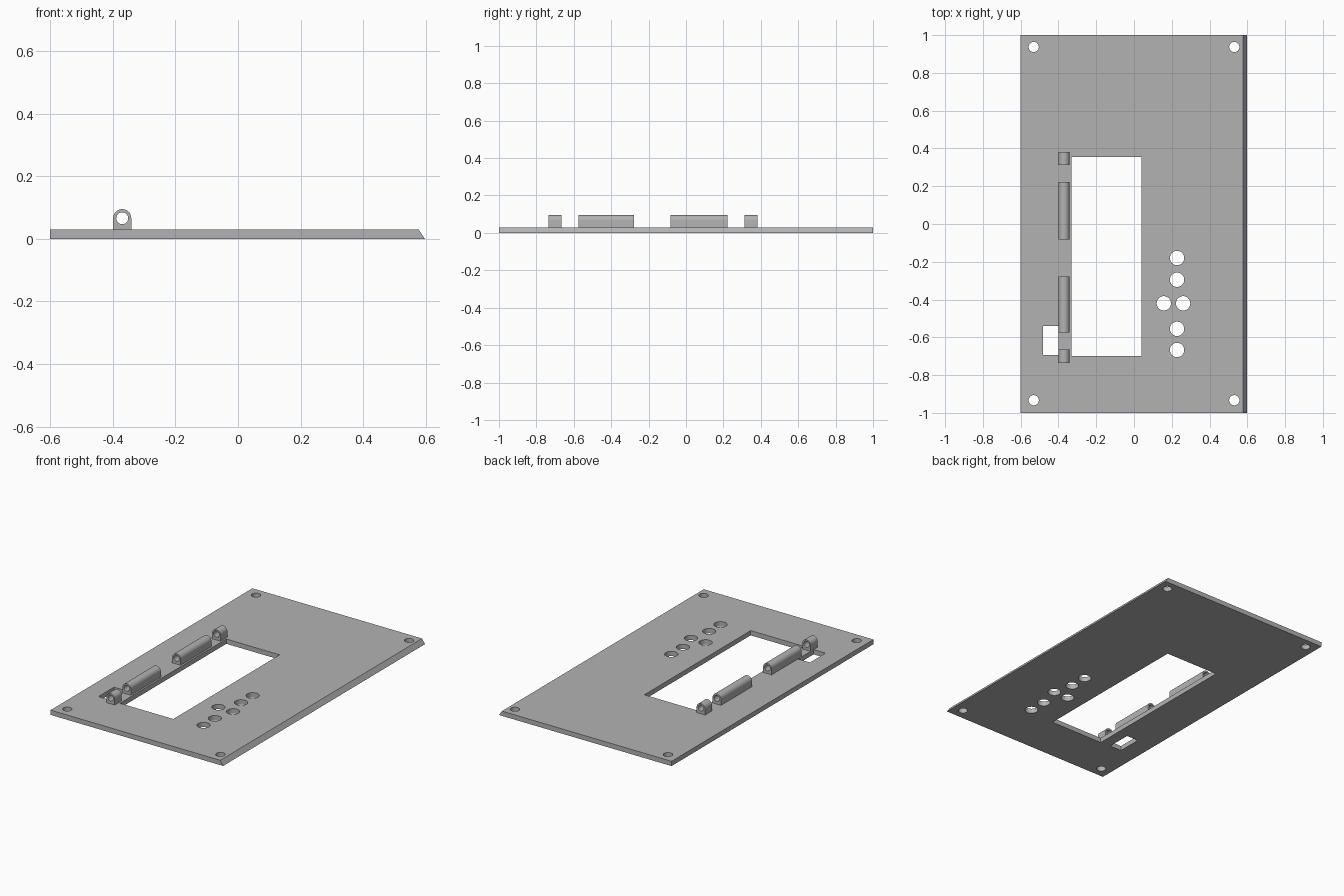
import bpy
import bmesh
from math import pi, sin, cos
from mathutils import Matrix

default = bpy.data.objects.get("Cube")
if default:
    bpy.data.objects.remove(default, do_unlink=True)

THICK = 0.03

grey = bpy.data.materials.new("grey plastic")
grey.use_nodes = True
GREY = (0.45, 0.45, 0.45, 1)
grey.diffuse_color = GREY
grey.node_tree.nodes["Principled BSDF"].inputs["Base Color"].default_value = GREY


def add_object(name, bm):
    bmesh.ops.recalc_face_normals(bm, faces=bm.faces)
    mesh = bpy.data.meshes.new(name)
    bm.to_mesh(mesh)
    bm.free()
    obj = bpy.data.objects.new(name, mesh)
    obj.data.materials.append(grey)
    bpy.context.collection.objects.link(obj)
    return obj


def extrude_profile(name, points, y0, y1):
    """Extrude an x-z outline along y."""
    bm = bmesh.new()
    face = bm.faces.new([bm.verts.new((x, y0, z)) for x, z in points])
    new = bmesh.ops.extrude_face_region(bm, geom=[face])["geom"]
    verts = [g for g in new if isinstance(g, bmesh.types.BMVert)]
    bmesh.ops.translate(bm, verts=verts, vec=(0, y1 - y0, 0))
    return add_object(name, bm)


def add_box(bm, x0, x1, y0, y1):
    mat = Matrix.Translation(((x0 + x1) / 2, (y0 + y1) / 2, 0))
    mat = mat @ Matrix.Diagonal((x1 - x0, y1 - y0, 0.3, 1))
    bmesh.ops.create_cube(bm, size=1, matrix=mat)


def add_cylinder(bm, r, length, matrix):
    bmesh.ops.create_cone(bm, cap_ends=True, segments=40, radius1=r,
                          radius2=r, depth=length, matrix=matrix)


def cut(target, bm):
    """Subtract a bmesh from the target and smooth the round walls."""
    cutter = add_object(target.name + "_cutter", bm)
    cutter.hide_render = True
    mod = target.modifiers.new("cut", "BOOLEAN")
    mod.operation = "DIFFERENCE"
    mod.solver = "EXACT"
    mod.object = cutter
    bpy.ops.object.select_all(action="DESELECT")
    target.select_set(True)
    bpy.context.view_layer.objects.active = target
    bpy.ops.object.modifier_apply(modifier=mod.name)
    bpy.data.objects.remove(cutter, do_unlink=True)
    bpy.ops.object.shade_smooth_by_angle(angle=pi / 6)


# Panel with one slanted long edge
panel = extrude_profile(
    "panel", [(-0.6, 0), (0.597, 0), (0.577, THICK), (-0.6, THICK)], -1, 1)

# Openings: main window, latch slot, corner screw holes, button holes
holes = bmesh.new()
add_box(holes, -0.33, 0.04, -0.698, 0.356)
add_box(holes, -0.482, -0.4, -0.694, -0.54)
for x in (-0.531, 0.531):
    for y in (-0.933, 0.937):
        add_cylinder(holes, 0.027, 0.3, Matrix.Translation((x, y, 0)))
buttons = [(0.228, y) for y in (-0.18, -0.295, -0.555, -0.667)]
buttons += [(0.158, -0.42), (0.26, -0.42)]
for x, y in buttons:
    add_cylinder(holes, 0.038, 0.3, Matrix.Translation((x, y, 0)))
cut(panel, holes)

# Hinge knuckles: arch section with a pin bore
PIN_X, PIN_Z, OUTER, BORE = -0.37, 0.066, 0.029, 0.019
arch = [(PIN_X + OUTER * cos(pi * i / 20), PIN_Z + OUTER * sin(pi * i / 20))
        for i in range(21)]
arch += [(PIN_X - OUTER, THICK), (PIN_X + OUTER, THICK)]
knuckles = {
    "hinge_end_front": (-0.735, -0.665),
    "hinge_long_front": (-0.575, -0.278),
    "hinge_long_back": (-0.082, 0.223),
    "hinge_end_back": (0.313, 0.381),
}
for name, (y0, y1) in knuckles.items():
    knuckle = extrude_profile(name, arch, y0, y1)
    bore = bmesh.new()
    add_cylinder(bore, BORE, 1, Matrix.Translation((PIN_X, (y0 + y1) / 2, PIN_Z))
                 @ Matrix.Rotation(pi / 2, 4, "X"))
    cut(knuckle, bore)
